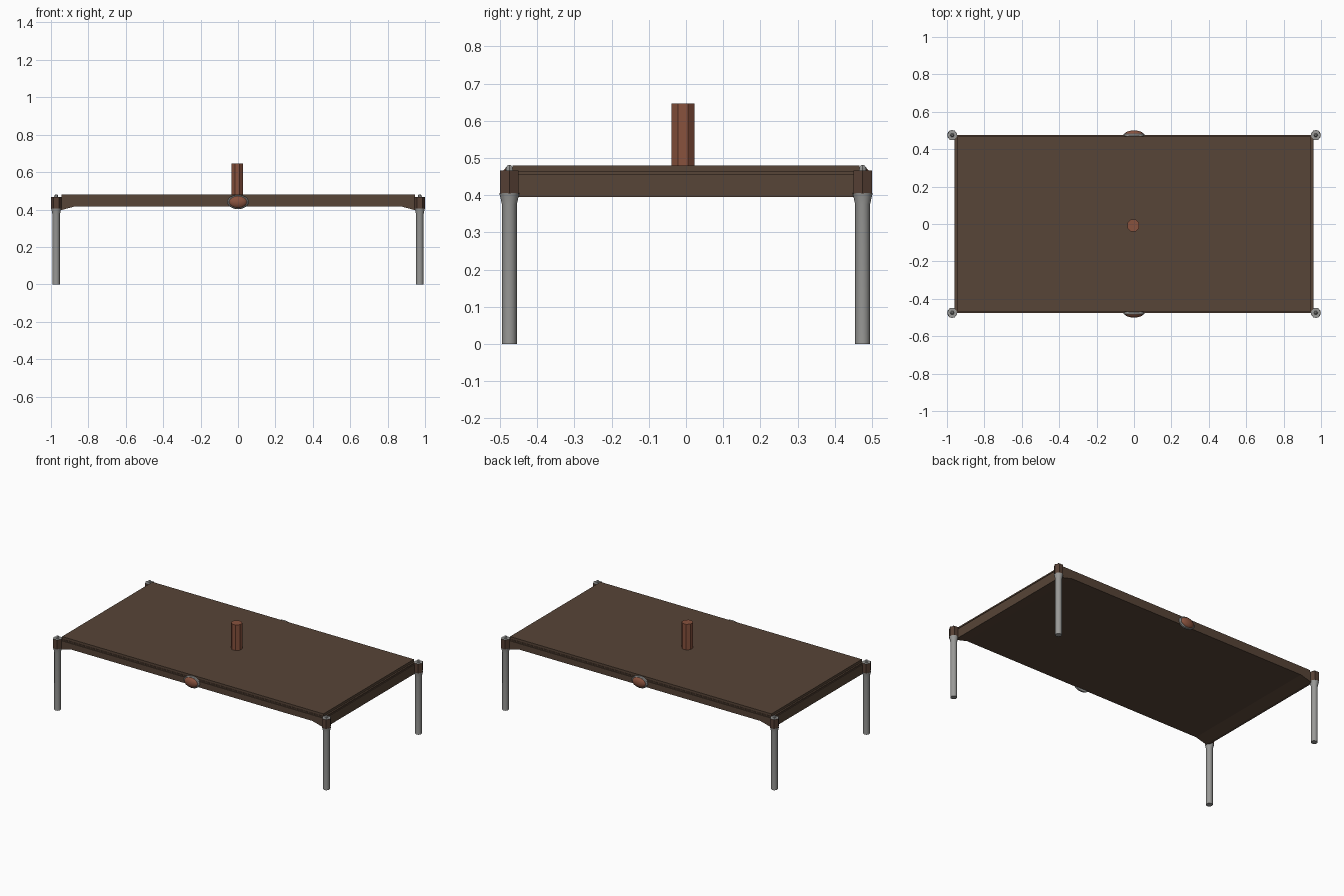
import bpy, bmesh, math
from mathutils import Matrix, Vector

cube = bpy.data.objects.get("Cube")
if cube:
    bpy.data.objects.remove(cube, do_unlink=True)


def material(name, rgb):
    m = bpy.data.materials.new(name)
    m.use_nodes = True
    m.diffuse_color = (*rgb, 1)
    m.node_tree.nodes["Principled BSDF"].inputs["Base Color"].default_value = (*rgb, 1)
    return m


BROWN = material("dark_wood", (0.095, 0.058, 0.038))
DARK = material("corner_wood", (0.095, 0.052, 0.035))
STEEL = material("grey_metal", (0.32, 0.32, 0.31))
COPPER = material("copper_red", (0.25, 0.085, 0.048))


def finish(name, bm, mats, smooth=None):
    bmesh.ops.recalc_face_normals(bm, faces=bm.faces)
    mesh = bpy.data.meshes.new(name)
    bm.to_mesh(mesh)
    bm.free()
    for m in mats:
        mesh.materials.append(m)
    obj = bpy.data.objects.new(name, mesh)
    bpy.context.collection.objects.link(obj)
    if smooth:
        bpy.ops.object.select_all(action="DESELECT")
        obj.select_set(True)
        bpy.context.view_layer.objects.active = obj
        bpy.ops.object.shade_smooth_by_angle(angle=math.radians(smooth))
    return obj


def lathe(name, profile, at, mats, sides, squash=(1, 1), turn=0, rule=None, smooth=None):
    """Stack of rings given as (radius, height), capped at both ends."""
    bm = bmesh.new()
    rings = []
    for r, z in profile:
        angles = [turn + math.tau * i / sides for i in range(sides)]
        rings.append([bm.verts.new((r * squash[0] * math.cos(a), r * squash[1] * math.sin(a), z))
                      for a in angles])
    for low, high in zip(rings, rings[1:]):
        for i in range(sides):
            j = (i + 1) % sides
            bm.faces.new((low[i], low[j], high[j], high[i]))
    bm.faces.new(rings[0])
    bm.faces.new(rings[-1])
    bmesh.ops.recalc_face_normals(bm, faces=bm.faces)
    if rule:
        for f in bm.faces:
            f.material_index = rule(f)
    bm.transform(at)
    return finish(name, bm, mats, smooth)


def box(name, x, y, z0, z1, mat):
    bm = bmesh.new()
    bmesh.ops.create_cube(bm, size=1)
    bm.transform(Matrix.Translation((0, 0, (z0 + z1) / 2)) @ Matrix.Diagonal((2 * x, 2 * y, z1 - z0, 1)))
    return finish(name, bm, [mat])


# Frame whose underside drops at both ends
bm = bmesh.new()
half = [(0.96, 0.456), (0.96, 0.395), (0.945, 0.397), (0.87, 0.417)]
outline = half + [(-x, z) for x, z in reversed(half)]
face = bm.faces.new([bm.verts.new((x, -0.475, z)) for x, z in outline])
ext = bmesh.ops.extrude_face_region(bm, geom=[face])
bmesh.ops.translate(bm, vec=(0, 0.95, 0), verts=[v for v in ext["geom"] if isinstance(v, bmesh.types.BMVert)])
finish("table_frame", bm, [BROWN])

# Stepped top
box("shadow_gap", 0.955, 0.47, 0.455, 0.464, BROWN)
box("table_top", 0.945, 0.467, 0.463, 0.48, BROWN)

# Legs with hexagonal corner blocks and small domed caps
for sx, side in ((-1, "right"), (1, "left")):
    for sy, end in ((-1, "front"), (1, "back")):
        at = Matrix.Translation((sx * 0.972, sy * 0.475, 0))
        tag = f"{end}_{side}"
        lathe(f"leg_{tag}", [(0.02, 0), (0.02, 0.375), (0.027, 0.406)], at, [STEEL], 12, smooth=40)
        lathe(f"corner_block_{tag}", [(0.028, 0.405), (0.028, 0.466)], at, [DARK, STEEL], 6,
              squash=(1, 1.03), rule=lambda f: int(f.normal.z > 0.5))
        lathe(f"cap_{tag}", [(0.011, 0.465), (0.01, 0.474), (0.005, 0.481)], at, [STEEL], 6)

# Centre post
lathe("centre_post", [(0.034, 0.47), (0.034, 0.647)], Matrix.Translation((-0.004, -0.008, 0)),
      [COPPER], 8, turn=math.pi / 8)

# Oval medallions on the long sides
for sy, end in ((-1, "front"), (1, "back")):
    at = Matrix.Translation((0, sy * 0.47, 0.44)) @ Matrix.Rotation(-sy * math.pi / 2, 4, "X")
    lathe(f"medallion_rim_{end}", [(1, 0), (1, 0.01), (0.9, 0.015)], at, [STEEL], 24,
          squash=(0.057, 0.038), smooth=30)
    lathe(f"medallion_dome_{end}", [(0.88, 0.01), (0.8, 0.018), (0.6, 0.025), (0.3, 0.029), (0.08, 0.03)],
          at, [COPPER], 24, squash=(0.057, 0.038), smooth=40)
